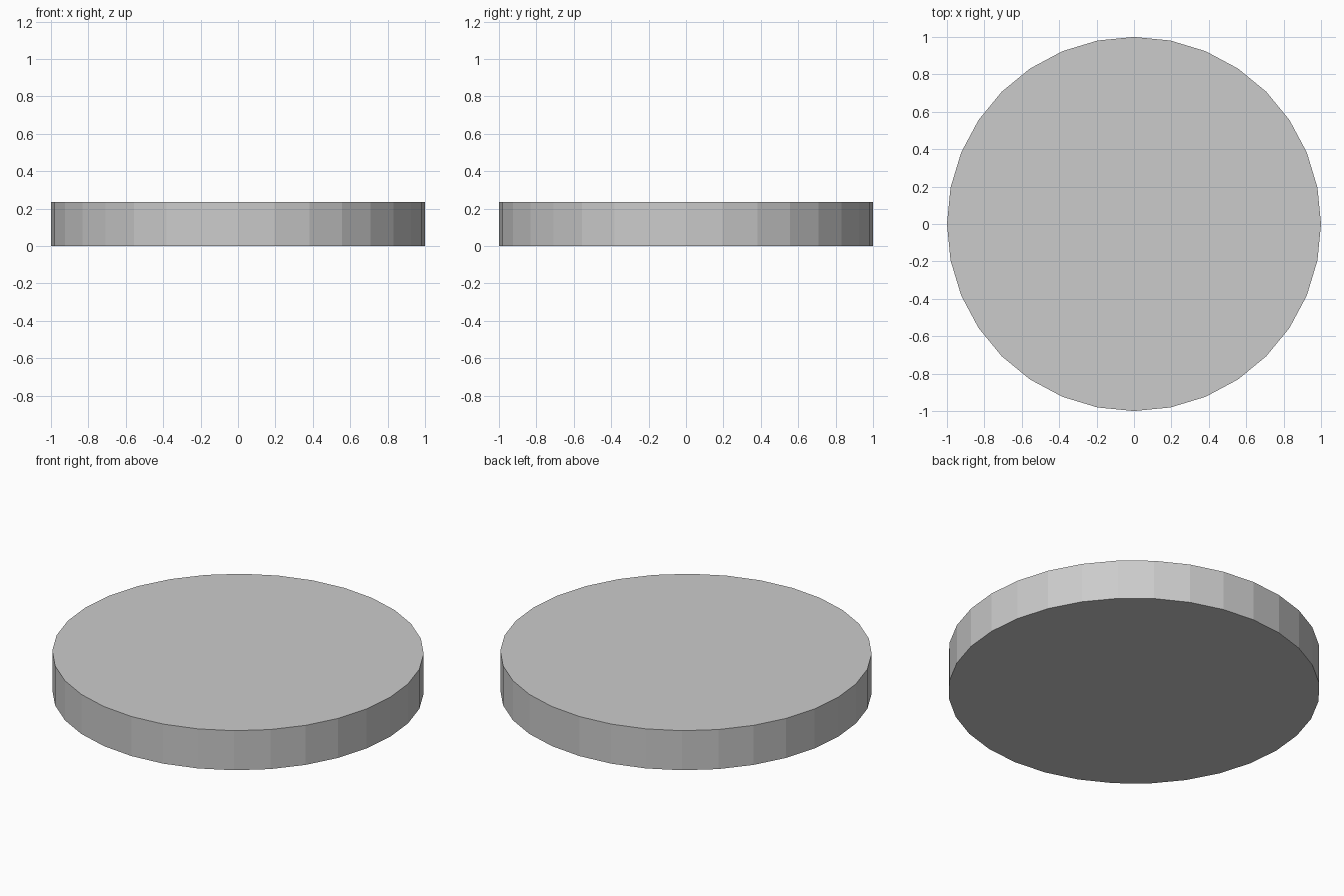
import bpy, bmesh
from mathutils import Vector

if "Cube" in bpy.data.objects:
    bpy.data.objects.remove(bpy.data.objects["Cube"])

H = 0.235      # slab thickness
SIDES = 32

# Each shard is the region where its linear function ax*x + ay*y + t*(z-H) - b
# is the greatest; t tilts the crack planes below the top face.
SHARDS = [
    (0, 0, 0, 0),                          # centre
    (0, 1, .47, .03),                      # back
    (.318, .892, .425, 0),
    (.543, .296, .1806, 0),                # right side
    (.535, .273, .1707, 0),
    (.685, -.3245, .406, .02),
    (.732, .2038, .2879, 0),
    (.9295, .3563, .489, .07),
    (.824, .5667, .4825, -.03),
    (.520, .971, .5845, .05),
    (.4945, -.470, .3592, 0),              # front
    (-.0703, -.5364, .2386, 0),
    (.0426, -.6595, .3514, -.05),
    (.314, -.831, .5758, -.2),
    (-.0993, -.4636, .2103, 0),
    (-.2626, -.7009, .4216, 0),
    (-.726, -.3425, .4329, -.5),           # left side
    (-.606, -.102, .2743, 0),
    (-.957, -.0098, .528, .03),
    (-.835, -.225, .4728, 0),
    (-.848, .371, .4526, 0),
    (-.642, .642, .4205, -.03),
    (-.935, .4997, .5648, .02),
    (-.286, .953, .4907, 0),
    (-.699, 1.1595, .8687, .05),
]


def cut(bm, normal, offset):
    """Keep the part with normal.p <= offset and cap the cut."""
    co = normal * (offset / normal.length_squared)
    bmesh.ops.bisect_plane(bm, geom=bm.verts[:] + bm.edges[:] + bm.faces[:],
                           dist=1e-5, plane_co=co,
                           plane_no=normal.normalized(), clear_outer=True)
    rim = [e for e in bm.edges if e.is_boundary]
    if rim:
        bmesh.ops.holes_fill(bm, edges=rim, sides=0)


for i, (ax, ay, b, t) in enumerate(SHARDS):
    # whole slab, then trimmed against every other shard
    bm = bmesh.new()
    bmesh.ops.create_cone(bm, cap_ends=True, segments=SIDES,
                          radius1=1, radius2=1, depth=H)
    bmesh.ops.translate(bm, verts=bm.verts[:], vec=(0, 0, H / 2))
    for j, (ax2, ay2, b2, t2) in enumerate(SHARDS):
        if j != i and bm.faces:
            n = Vector((ax2 - ax, ay2 - ay, t2 - t))
            cut(bm, n, b2 - b + (t2 - t) * H)
    if bm.faces:
        bmesh.ops.recalc_face_normals(bm, faces=bm.faces[:])
        name = f"slab_piece_{i + 1:02d}"
        me = bpy.data.meshes.new(name)
        bm.to_mesh(me)
        bpy.context.collection.objects.link(bpy.data.objects.new(name, me))
    bm.free()
